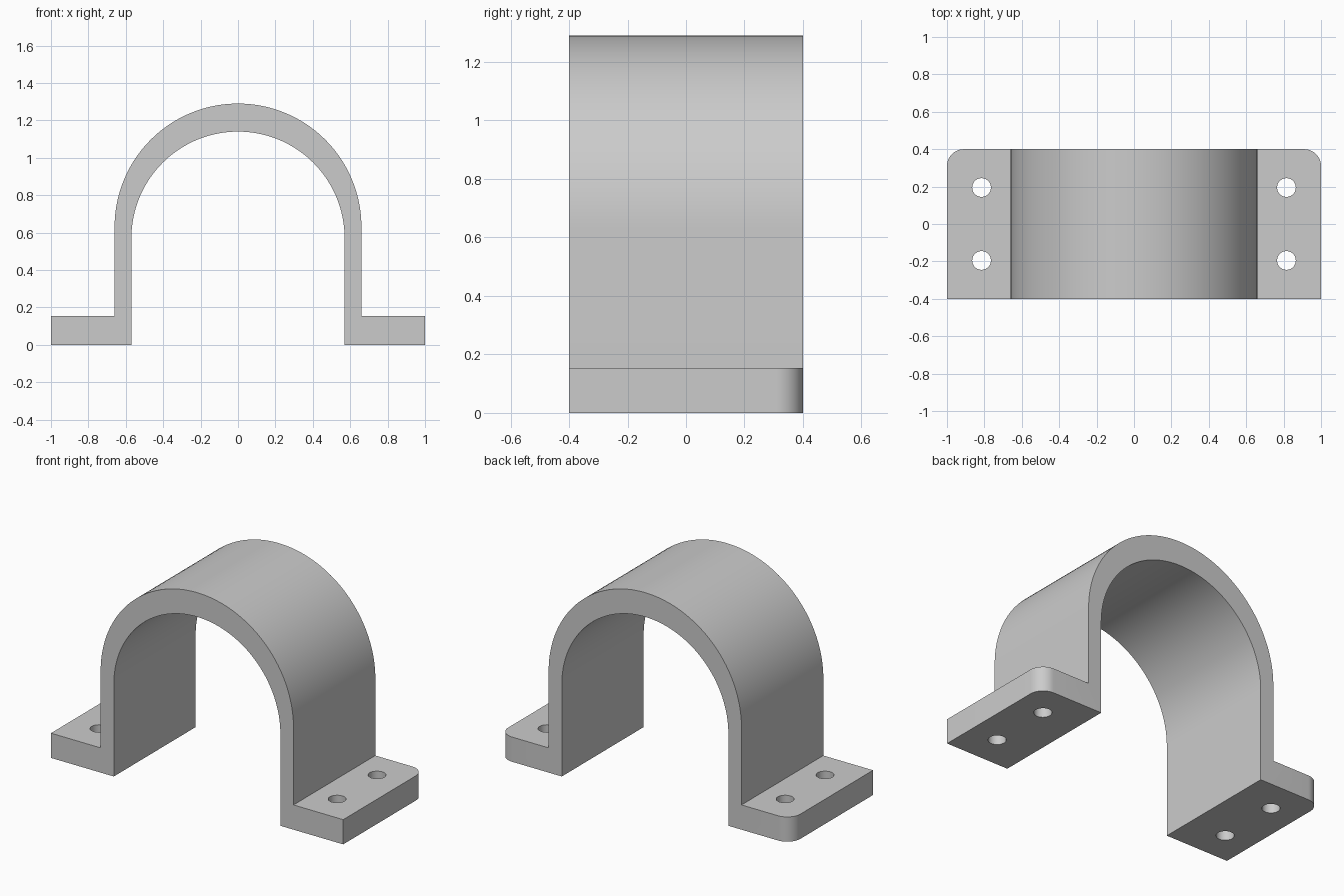
import bpy
import bmesh
from math import pi, cos, sin

cube = bpy.data.objects.get("Cube")
if cube:
    bpy.data.objects.remove(cube, do_unlink=True)

DEPTH = 0.8
OUTER_R, OUTER_Z = 0.66, 0.63
INNER_R, INNER_Z = 0.57, 0.57
FLANGE_X, FLANGE_Z = 1.0, 0.153
CORNER_R = 0.09
HOLE_X, HOLE_Y, HOLE_R = 0.815, 0.195, 0.05
SEGMENTS = 72

# Plain grey metal
grey = bpy.data.materials.new("grey metal")
grey.use_nodes = True
colour = (0.6, 0.6, 0.6, 1)
grey.diffuse_color = colour
grey.node_tree.nodes["Principled BSDF"].inputs["Base Color"].default_value = colour


def arch(radius, height):
    """Half circle from +x over the top to -x."""
    angles = [pi * i / SEGMENTS for i in range(SEGMENTS + 1)]
    return [(radius * cos(a), height + radius * sin(a)) for a in angles]


# Strap outline: feet, outer arch, inner arch
outline = [(INNER_R, 0), (FLANGE_X, 0), (FLANGE_X, FLANGE_Z), (OUTER_R, FLANGE_Z)]
outline += arch(OUTER_R, OUTER_Z)
outline += [(-OUTER_R, FLANGE_Z), (-FLANGE_X, FLANGE_Z), (-FLANGE_X, 0), (-INNER_R, 0)]
outline += arch(INNER_R, INNER_Z)[::-1]

bm = bmesh.new()
front = bm.faces.new([bm.verts.new((x, -DEPTH / 2, z)) for x, z in outline])
back = bmesh.ops.extrude_face_region(bm, geom=[front])["geom"]
bmesh.ops.translate(bm, vec=(0, DEPTH, 0),
                    verts=[v for v in back if isinstance(v, bmesh.types.BMVert)])

# Rounded back corners of the feet
corners = [e for e in bm.edges
           if all(abs(v.co.x) > FLANGE_X - 0.01 and v.co.y > 0 for v in e.verts)]
bmesh.ops.bevel(bm, geom=corners, offset=CORNER_R, segments=12,
                profile=0.5, affect='EDGES')
bmesh.ops.recalc_face_normals(bm, faces=bm.faces)
mesh = bpy.data.meshes.new("strap_bracket")
bm.to_mesh(mesh)
bm.free()
mesh.materials.append(grey)
strap = bpy.data.objects.new("strap_bracket", mesh)
bpy.context.collection.objects.link(strap)
bpy.ops.object.select_all(action='DESELECT')

# Four bolt holes drilled through the feet
for sx in (-1, 1):
    for sy in (-1, 1):
        bpy.ops.mesh.primitive_cylinder_add(
            vertices=40, radius=HOLE_R, depth=0.4,
            location=(sx * HOLE_X, sy * HOLE_Y, FLANGE_Z / 2))
        cutter = bpy.context.object
        cutter.name = "hole_cutter"
        cutter.hide_render = True
        cutter.data.materials.append(grey)
        cut = strap.modifiers.new("bolt_hole", 'BOOLEAN')
        cut.operation = 'DIFFERENCE'
        cut.solver = 'EXACT'
        cut.object = cutter
        bpy.context.view_layer.objects.active = strap
        bpy.ops.object.modifier_apply(modifier=cut.name)
        bpy.data.objects.remove(cutter, do_unlink=True)

# Smooth the curved faces, keep the edges crisp
strap.select_set(True)
bpy.context.view_layer.objects.active = strap
bpy.ops.object.shade_smooth_by_angle(angle=pi / 6)
